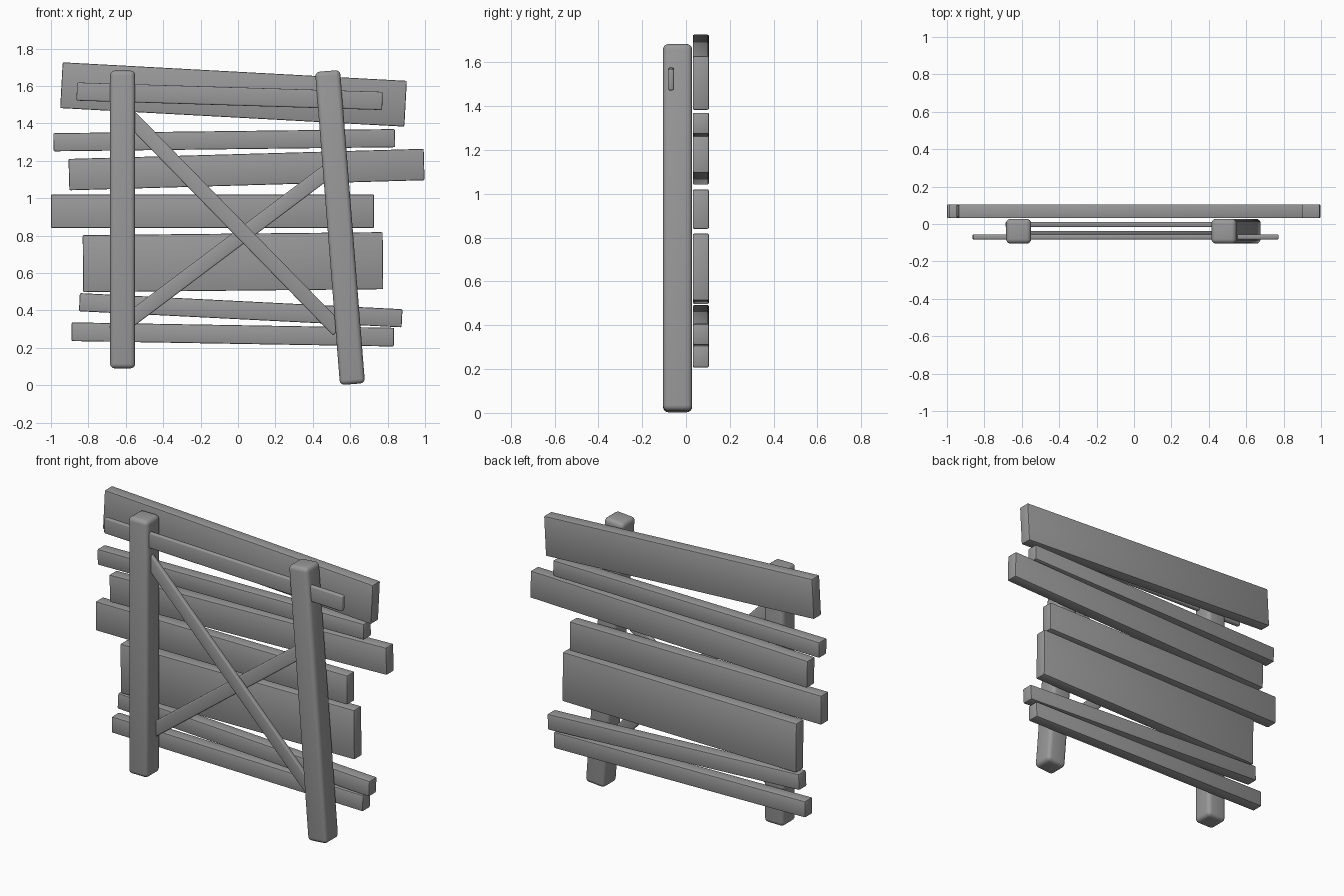
import bpy
from math import atan2, hypot, radians
from mathutils import Matrix, Vector

cube = bpy.data.objects.get("Cube")
if cube:
    bpy.data.objects.remove(cube, do_unlink=True)

# Single weathered grey
grey = bpy.data.materials.new("weathered_grey")
colour = (0.32, 0.32, 0.32, 1)
grey.use_nodes = True
grey.diffuse_color = colour
grey.node_tree.nodes["Principled BSDF"].inputs["Base Color"].default_value = colour


def beam(name, start, end, width, y_front, y_back, bevel, segments):
    """Rounded timber between two (x, z) end points."""
    (x0, z0), (x1, z1) = start, end
    centre = Vector(((x0 + x1) / 2, (y_front + y_back) / 2, (z0 + z1) / 2))
    size = (hypot(x1 - x0, z1 - z0), y_back - y_front, width)
    bpy.ops.mesh.primitive_cube_add(size=1)
    obj = bpy.context.object
    obj.name = name
    obj.data.transform(Matrix.Diagonal((*size, 1)))
    obj.location = centre
    obj.rotation_euler.y = -atan2(z1 - z0, x1 - x0)
    obj.data.materials.append(grey)
    mod = obj.modifiers.new("rounded_edges", "BEVEL")
    mod.width = bevel
    mod.segments = segments
    bpy.ops.object.modifier_apply(modifier=mod.name)
    bpy.ops.object.shade_smooth_by_angle(angle=radians(35))
    return obj


# Crooked planks, top to bottom: left end, right end, width
planks = [
    ((-0.944, 1.604), (0.896, 1.505), 0.245),
    ((-0.987, 1.299), (0.840, 1.321), 0.097),
    ((-0.904, 1.126), (0.995, 1.180), 0.168),
    ((-1.000, 0.930), (0.727, 0.930), 0.180),
    ((-0.829, 0.650), (0.775, 0.666), 0.305),
    ((-0.848, 0.444), (0.877, 0.358), 0.097),
    ((-0.890, 0.286), (0.834, 0.257), 0.100),
]
for i, (a, b, width) in enumerate(planks, 1):
    beam(f"plank_{i}", a, b, width, 0.031, 0.105, 0.007, 2)

# Upright and leaning posts
beam("right_post", (-0.617, 0.09), (-0.617, 1.682), 0.134, -0.105, 0.028, 0.025, 4)
beam("left_post", (0.612, 0.006), (0.479, 1.68), 0.134, -0.105, 0.028, 0.025, 4)

# Top rail and crossed braces
beam("top_rail", (-0.862, 1.57), (0.772, 1.52), 0.097, -0.083, -0.055, 0.008, 3)
beam("falling_brace", (-0.63, 1.487), (0.537, 0.294), 0.08, -0.065, -0.037, 0.008, 3)
beam("rising_brace", (-0.666, 0.283), (0.52, 1.175), 0.08, -0.017, 0.011, 0.008, 3)
